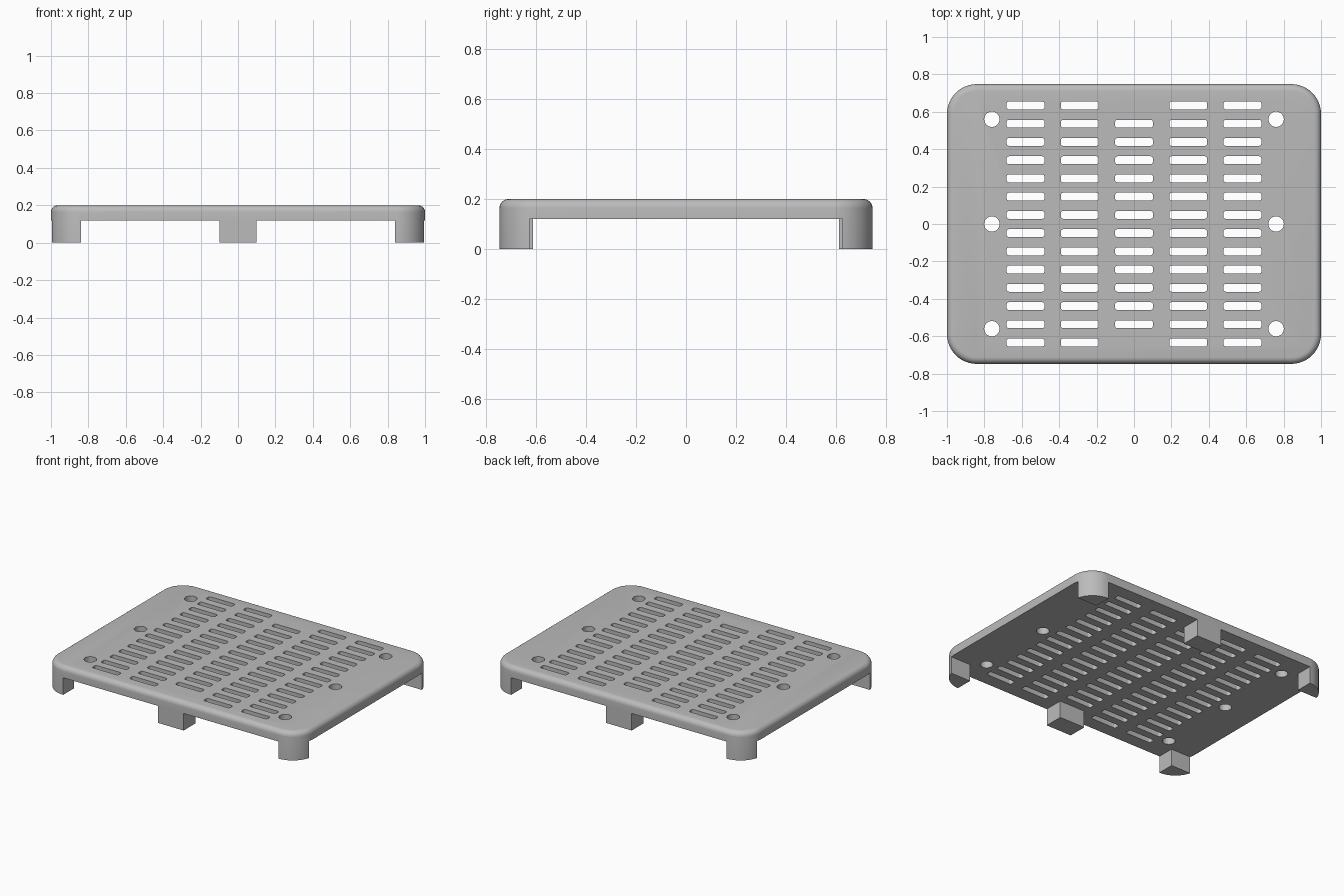
import bpy, bmesh
from math import sin, cos, pi, radians

cube = bpy.data.objects.get("Cube")
if cube:
    bpy.data.objects.remove(cube)

HALF_X, HALF_Y, HEIGHT, UNDERSIDE = 1.0, 0.748, 0.2, 0.12
CORNER, FILLET = 0.16, 0.036

grey = bpy.data.materials.new("plain grey")
grey.use_nodes = True
colour = (0.5, 0.5, 0.5, 1)
grey.diffuse_color = colour
grey.node_tree.nodes["Principled BSDF"].inputs["Base Color"].default_value = colour


def rounded_rect(hx, hy, r, steps, cx=0, cy=0):
    """Counter-clockwise outline with four rounded corners."""
    points = []
    for quarter, (sx, sy) in enumerate([(1, 1), (-1, 1), (-1, -1), (1, -1)]):
        for i in range(steps + 1):
            a = (quarter + i / steps) * pi / 2
            points.append((cx + sx * (hx - r) + r * cos(a), cy + sy * (hy - r) + r * sin(a)))
    return points


def circle(cx, cy, r, sides=32):
    return [(cx + r * cos(2 * pi * i / sides), cy + r * sin(2 * pi * i / sides)) for i in range(sides)]


def loft(bm, layers):
    """Closed solid through (outline, z) layers of equal point count."""
    rings = [[bm.verts.new((x, y, z)) for x, y in outline] for outline, z in layers]
    n = len(rings[0])
    for low, high in zip(rings, rings[1:]):
        for i in range(n):
            j = (i + 1) % n
            bm.faces.new((low[i], low[j], high[j], high[i]))
    bm.faces.new(rings[0][::-1])
    bm.faces.new(rings[-1])


def make_object(name, solids):
    bm = bmesh.new()
    for layers in solids:
        loft(bm, layers)
    bmesh.ops.recalc_face_normals(bm, faces=bm.faces)
    mesh = bpy.data.meshes.new(name)
    bm.to_mesh(mesh)
    bm.free()
    mesh.materials.append(grey)
    obj = bpy.data.objects.new(name, mesh)
    bpy.context.collection.objects.link(obj)
    return obj


# Solid block with rounded corners and a filleted top rim
layers = [(rounded_rect(HALF_X, HALF_Y, CORNER, 12), 0)]
for i in range(7):
    a = i / 6 * pi / 2
    inset = FILLET * (1 - cos(a))
    outline = rounded_rect(HALF_X - inset, HALF_Y - inset, CORNER - inset, 12)
    layers.append((outline, HEIGHT - FILLET + FILLET * sin(a)))
cover = make_object("vented_cover", [layers])

# Underside cutter: leaves four corner feet and two middle feet
quadrant = [(1.1, 0.628), (0.84, 0.628), (0.84, 1), (0.1, 1), (0.1, 0.614)]
right_half = quadrant + [(-x, y) for x, y in quadrant[::-1]]
plan = right_half + [(-x, -y) for x, y in right_half]
underside_cutter = make_object("underside_cutter", [[(plan, -0.1), (plan, UNDERSIDE)]])

# Vent slots (the middle column is two slots shorter) and screw holes
holes = []
for column in range(-2, 3):
    for row in range(14):
        if column == 0 and row in (0, 13):
            continue
        holes.append(rounded_rect(0.101, 0.021, 0.012, 4, column * 0.29, (row - 6.5) * 0.0975))
for x in (-0.76, 0.76):
    for y in (-0.56, 0, 0.56):
        holes.append(circle(x, y, 0.041))
hole_cutter = make_object("hole_cutter", [[(h, 0.05), (h, 0.3)] for h in holes])

# Cut, keep the result as the cover's mesh, and drop the cutters
for cutter in (underside_cutter, hole_cutter):
    cutter.hide_render = True
    cut = cover.modifiers.new(cutter.name, 'BOOLEAN')
    cut.operation = 'DIFFERENCE'
    cut.solver = 'EXACT'
    cut.object = cutter
depsgraph = bpy.context.evaluated_depsgraph_get()
result = bpy.data.meshes.new_from_object(cover.evaluated_get(depsgraph))
cover.modifiers.clear()
cover.data = result
for cutter in (underside_cutter, hole_cutter):
    bpy.data.objects.remove(cutter)

# Smooth the rounded surfaces, keep the edges crisp
bpy.ops.object.select_all(action='DESELECT')
cover.select_set(True)
bpy.context.view_layer.objects.active = cover
bpy.ops.object.shade_smooth_by_angle(angle=radians(30))
